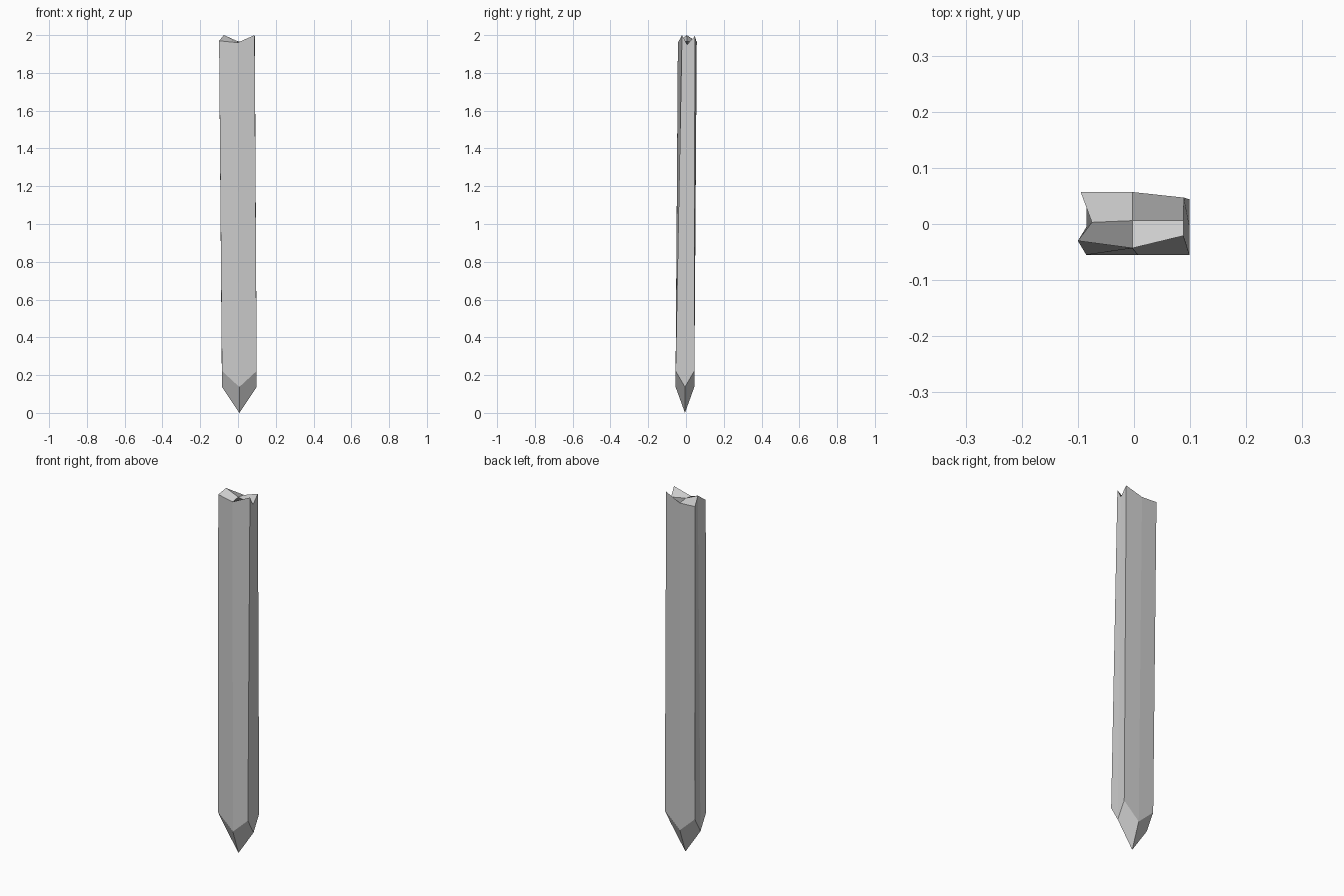
import bpy, bmesh

if "Cube" in bpy.data.objects:
    bpy.data.objects.remove(bpy.data.objects["Cube"])

# Matching rings, counter-clockwise from the front-left corner (corner, middle, corner, ...)
left, right, front, back = -0.085, 0.099, -0.055, 0.044
mx, my = (left + right) / 2, (front + back) / 2
plan = [(left, front), (mx, front), (right, front), (right, my),
        (right, back), (mx, back), (left, back), (left, my)]
low = [(x, y, 0.137 if i % 2 else 0.222) for i, (x, y) in enumerate(plan)]

# Splintered top ring
high = [(-0.10, -0.03, 1.97), (-0.003, -0.043, 1.96), (0.088, -0.021, 2.0),
        (0.088, 0.006, 1.95), (0.089, 0.047, 1.995), (-0.003, 0.057, 1.96),
        (-0.095, 0.057, 1.965), (-0.075, 0.003, 2.0)]

bm = bmesh.new()
lo = [bm.verts.new(p) for p in low]
hi = [bm.verts.new(p) for p in high]
tip = bm.verts.new((mx, my, 0))
heart = bm.verts.new((-0.003, 0.006, 1.968))

# Long sides
for i in range(8):
    j = (i + 1) % 8
    bm.faces.new((lo[i], lo[j], hi[j], hi[i]))

# Four facets of the point and four of the broken top, one per corner
for c in range(0, 8, 2):
    bm.faces.new((lo[c + 1], lo[c], lo[c - 1], tip))
    bm.faces.new((hi[c - 1], hi[c], hi[c + 1], heart))

bmesh.ops.recalc_face_normals(bm, faces=bm.faces)
mesh = bpy.data.meshes.new("wooden_stake")
bm.to_mesh(mesh)
bm.free()
bpy.context.collection.objects.link(bpy.data.objects.new("wooden_stake", mesh))
